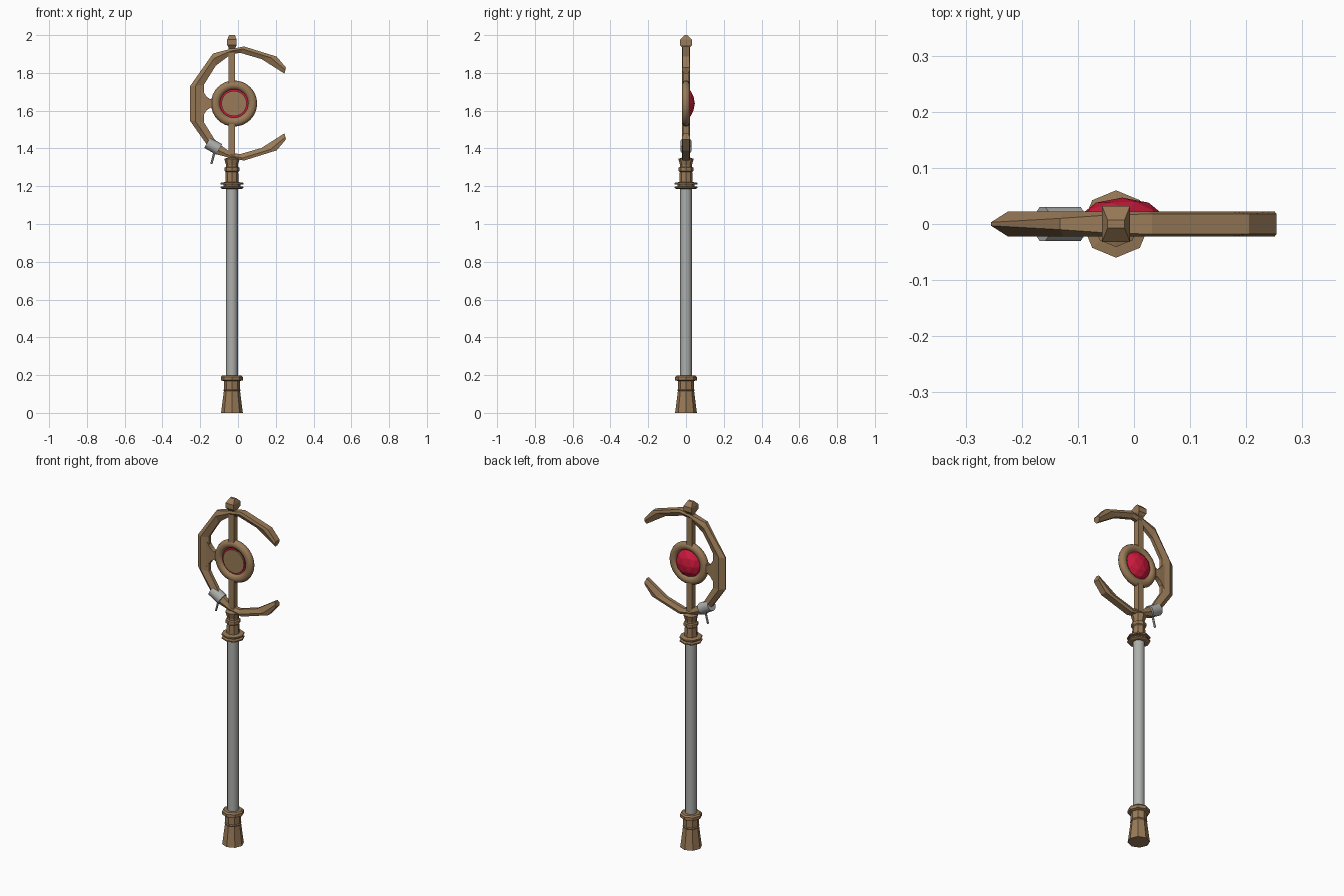
import bpy, bmesh, math
from mathutils import Vector, Matrix

if "Cube" in bpy.data.objects:
    bpy.data.objects.remove(bpy.data.objects["Cube"])

AXIS = -0.032      # x of the staff axis
DISC = Vector((-0.021, 0, 1.638))


def material(name, color, metal=0.0):
    m = bpy.data.materials.new(name)
    m.use_nodes = True
    m.diffuse_color = (*color, 1)
    m.node_tree.nodes["Principled BSDF"].inputs["Base Color"].default_value = (*color, 1)
    return m


BRONZE = material("bronze", (0.32, 0.195, 0.095))
STEEL = material("steel", (0.42, 0.43, 0.41))
RUBY = material("ruby", (0.6, 0.01, 0.045))


def finish(bm, name, mat, smooth=None):
    bmesh.ops.recalc_face_normals(bm, faces=bm.faces)
    me = bpy.data.meshes.new(name)
    bm.to_mesh(me)
    bm.free()
    ob = bpy.data.objects.new(name, me)
    me.materials.append(mat)
    bpy.context.collection.objects.link(ob)
    if smooth:
        bpy.ops.object.select_all(action='DESELECT')
        ob.select_set(True)
        bpy.context.view_layer.objects.active = ob
        bpy.ops.object.shade_smooth_by_angle(angle=math.radians(smooth))
    return ob


def loft(name, rings, mat, smooth=None):
    """Skin a list of equal-length point rings and cap both ends."""
    bm = bmesh.new()
    vs = [[bm.verts.new(p) for p in ring] for ring in rings]
    n = len(vs[0])
    for a, b in zip(vs, vs[1:]):
        for i in range(n):
            j = (i + 1) % n
            bm.faces.new((a[i], a[j], b[j], b[i]))
    bm.faces.new(vs[0])
    bm.faces.new(vs[-1])
    return finish(bm, name, mat, smooth)


def column(name, profile, mat, sides=8, smooth=None):
    """Upright lathe on the staff axis; profile is (radius, height)."""
    rings = [[(AXIS + r * math.cos(math.tau * i / sides), r * math.sin(math.tau * i / sides), z)
              for i in range(sides)] for r, z in profile]
    return loft(name, rings, mat, smooth)


def block(name, profile, mat):
    """Four-sided stack; profile is (half width, half depth, height)."""
    rings = [[(AXIS + sx * w, sy * d, z) for sx, sy in ((-1, -1), (1, -1), (1, 1), (-1, 1))]
             for w, d, z in profile]
    return loft(name, rings, mat)


def rod(name, a, b, radius, sides, mat, smooth=None):
    a, b = Vector(a), Vector(b)
    bm = bmesh.new()
    bmesh.ops.create_cone(bm, cap_ends=True, segments=sides, radius1=radius, radius2=radius,
                          depth=(b - a).length)
    turn = (b - a).to_track_quat('Z', 'Y').to_matrix().to_4x4()
    bm.transform(Matrix.Translation((a + b) / 2) @ turn)
    return finish(bm, name, mat, smooth)


# Shaft with its foot and upper collar
column("shaft", [(0.031, 0.18), (0.031, 1.2)], STEEL, 12, 40)
column("foot", [(0.058, 0), (0.056, 0.012), (0.043, 0.115), (0.046, 0.12), (0.042, 0.125),
                (0.042, 0.168), (0.058, 0.173), (0.058, 0.19), (0.05, 0.198)], BRONZE)
column("upper_collar", [(0.05, 1.185), (0.06, 1.19), (0.06, 1.197), (0.045, 1.2), (0.045, 1.208),
                        (0.06, 1.21), (0.06, 1.218), (0.035, 1.222), (0.033, 1.275),
                        (0.039, 1.28), (0.039, 1.298), (0.031, 1.302), (0.031, 1.312),
                        (0.041, 1.345), (0.02, 1.352)], BRONZE)

# Spine above and below the disc, and the finial
for name, lo, hi in (("lower_spine", 1.34, 1.54), ("upper_spine", 1.74, 1.95)):
    block(name, [(0.017, 0.017, lo), (0.017, 0.017, hi)], BRONZE)
block("finial", [(0.016, 0.017, 1.93), (0.025, 0.032, 1.948), (0.025, 0.032, 1.976),
                 (0.015, 0.007, 2.0)], BRONZE)

# Disc ring swept round the y axis
bm = bmesh.new()
N, M = 32, 10
grid = []
for i in range(N):
    a = math.tau * i / N
    row = []
    for k in range(M):
        t = math.tau * k / M
        r = 0.098 + 0.024 * math.cos(t)
        row.append(bm.verts.new(DISC + Vector((r * math.cos(a), 0.021 * math.sin(t), r * math.sin(a)))))
    grid.append(row)
for i in range(N):
    for k in range(M):
        p, q = grid[i], grid[(i + 1) % N]
        bm.faces.new((p[k], p[(k + 1) % M], q[(k + 1) % M], q[k]))
finish(bm, "disc_ring", BRONZE, 50)

# Faceted gem bulging to the back, with a cover plate on the front
bm = bmesh.new()
bmesh.ops.create_icosphere(bm, subdivisions=2, radius=1)
bm.transform(Matrix.Translation(DISC) @ Matrix.Diagonal((0.08, 0.047, 0.08, 1)))
cut = bmesh.ops.bisect_plane(bm, geom=bm.verts[:] + bm.edges[:] + bm.faces[:],
                             plane_co=(0, -0.004, 0), plane_no=(0, -1, 0), clear_outer=True)
bmesh.ops.holes_fill(bm, edges=[e for e in bm.edges if e.is_boundary])
finish(bm, "gem", RUBY)
rod("gem_cover", DISC + Vector((0, -0.012, 0)), DISC + Vector((0, -0.002, 0)), 0.067, 20, BRONZE)

# Crescent: (outer x, outer height, inner x, inner height, edge half depth), mirrored in height
half = [(-0.255, 0.09, -0.18, 0.1, 0.003),
        (-0.132, 0.265, -0.118, 0.2, 0.01),
        (-0.045, 0.287, -0.035, 0.262, 0.016),
        (0.032, 0.302, 0.012, 0.268, 0.018),
        (0.205, 0.248, 0.125, 0.235, 0.018),
        (0.254, 0.19, 0.246, 0.158, 0.018)]
stations = [(s, 1) for s in reversed(half)] + [(s, -1) for s in half]
rings = []
for (ox, oz, ix, iz, e), side in stations:
    o = DISC + Vector((ox - DISC.x, 0, side * oz))
    i = DISC + Vector((ix - DISC.x, 0, side * iz))
    m = o.lerp(i, 0.4)
    y = Vector((0, 1, 0))
    rings.append([o - y * e, m - y * 0.022, i - y * 0.01, i + y * 0.01, m + y * 0.022, o + y * e])
loft("crescent", rings, BRONZE)

# Bracket joining crescent and disc
prong = [(-0.2, 0.085, 0.014), (-0.165, 0.035, 0.014), (-0.145, 0.022, 0.013), (-0.11, 0.045, 0.01)]
loft("bracket", [[(x, sy * d, DISC.z + sz * h) for sy, sz in ((-1, -1), (1, -1), (1, 1), (-1, 1))]
                 for x, h, d in prong], BRONZE)

# Clasp round the lower arm with its hanging pin
rod("clasp", (-0.163, 0, 1.431), (-0.1, 0, 1.395), 0.032, 10, STEEL, 40)
rod("clasp_pin", (-0.122, 0, 1.39), (-0.141, 0, 1.318), 0.006, 6, STEEL)
